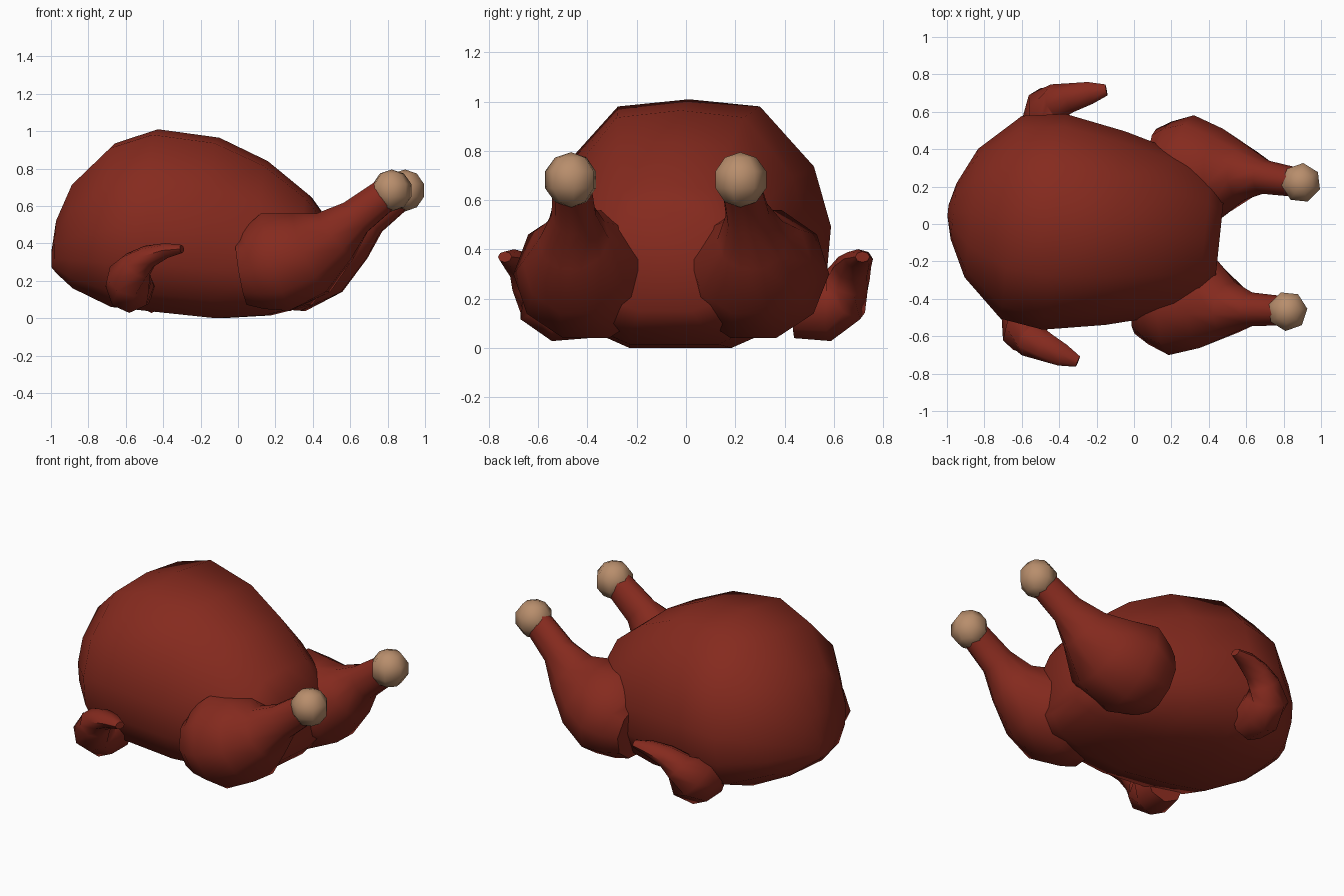
import bpy, bmesh, math
from mathutils import Vector

if "Cube" in bpy.data.objects:
    bpy.data.objects.remove(bpy.data.objects["Cube"])


def material(name, rgb):
    m = bpy.data.materials.new(name)
    m.diffuse_color = (*rgb, 1)
    m.use_nodes = True
    m.node_tree.nodes["Principled BSDF"].inputs["Base Color"].default_value = m.diffuse_color
    return m


ROAST = material("roasted skin", (0.235, 0.023, 0.013))
BONE = material("bone", (0.48, 0.27, 0.15))


def finish(bm, name, mat, mirror=True):
    """Make an object, turned slightly like the whole bird, mirrored across its own middle."""
    bmesh.ops.recalc_face_normals(bm, faces=bm.faces)
    me = bpy.data.meshes.new(name)
    bm.to_mesh(me)
    bm.free()
    me.materials.append(mat)
    ob = bpy.data.objects.new(name, me)
    bpy.context.collection.objects.link(ob)
    ob.location = (0, -0.033, 0)
    ob.rotation_euler = (0, 0, math.radians(-6))
    if mirror:
        ob.modifiers.new("Mirror", 'MIRROR').use_axis = (False, True, False)
    bpy.ops.object.select_all(action='DESELECT')
    ob.select_set(True)
    bpy.context.view_layer.objects.active = ob
    bpy.ops.object.shade_smooth_by_angle(angle=math.radians(50))
    return ob


def loft(bm, rings):
    """Skin a list of closed rings and cap both ends."""
    vs = [[bm.verts.new(p) for p in r] for r in rings]
    n = len(vs[0])
    for a, b in zip(vs, vs[1:]):
        for i in range(n):
            j = (i + 1) % n
            bm.faces.new((a[i], a[j], b[j], b[i]))
    bm.faces.new(vs[0])
    bm.faces.new(vs[-1])


def tube(bm, path, sides=8):
    """Tube along a path of (x, y, z, side radius, up radius)."""
    pts = [Vector(p[:3]) for p in path]
    rings = []
    for k, p in enumerate(path):
        t = (pts[min(k + 1, len(pts) - 1)] - pts[max(k - 1, 0)]).normalized()
        s = t.cross(Vector((0, 0, 1))).normalized()
        u = s.cross(t)
        rings.append([pts[k] + s * p[3] * math.cos(a) + u * p[4] * math.sin(a)
                      for a in (2 * math.pi * i / sides for i in range(sides))])
    loft(bm, rings)


# body: one half cross-section scaled along the length
half = [(0.5, 0.97), (0.88, 0.72), (1.0, 0.47), (0.97, 0.27), (0.82, 0.1), (0.4, 0.0)]
section = [(0, 1.0)] + half + [(-w, h) for w, h in reversed(half)]
stations = [  # x, bottom, top, half width
    (-1.0, 0.27, 0.37, 0.03), (-0.97, 0.24, 0.53, 0.15), (-0.875, 0.16, 0.73, 0.345),
    (-0.66, 0.06, 0.935, 0.545), (-0.43, 0.035, 1.01, 0.58), (-0.10, 0.0, 0.965, 0.52),
    (0.16, 0.015, 0.84, 0.45), (0.38, 0.07, 0.66, 0.37), (0.46, 0.15, 0.55, 0.27)]
bm = bmesh.new()
loft(bm, [[(x, w * a, b + (t - b) * h) for a, h in section] for x, b, t, w in stations])
finish(bm, "body", ROAST, mirror=False)

# legs: broad thigh flowing out of the body, narrowing to the shank
bm = bmesh.new()
tube(bm, [(0.06, 0.36, 0.25, 0.19, 0.19), (0.12, 0.36, 0.26, 0.24, 0.23),
          (0.24, 0.345, 0.30, 0.30, 0.285), (0.43, 0.345, 0.35, 0.245, 0.24),
          (0.56, 0.365, 0.44, 0.145, 0.16), (0.67, 0.355, 0.54, 0.09, 0.105),
          (0.84, 0.345, 0.67, 0.078, 0.09)], 10)
finish(bm, "legs", ROAST)

# bone knobs at the leg ends
bm = bmesh.new()
bmesh.ops.create_uvsphere(bm, u_segments=7, v_segments=5, radius=0.112)
bmesh.ops.translate(bm, verts=bm.verts, vec=(0.862, 0.345, 0.683))
finish(bm, "bone_knobs", BONE)

# wings: round elbow, broad tip swept back and up
bm = bmesh.new()
tube(bm, [(-0.52, 0.42, 0.17, 0.12, 0.13), (-0.525, 0.54, 0.17, 0.13, 0.145),
          (-0.52, 0.61, 0.21, 0.125, 0.13), (-0.48, 0.645, 0.28, 0.095, 0.09),
          (-0.41, 0.67, 0.33, 0.078, 0.062), (-0.31, 0.705, 0.362, 0.06, 0.04),
          (-0.225, 0.73, 0.37, 0.03, 0.022)])
finish(bm, "wings", ROAST)
